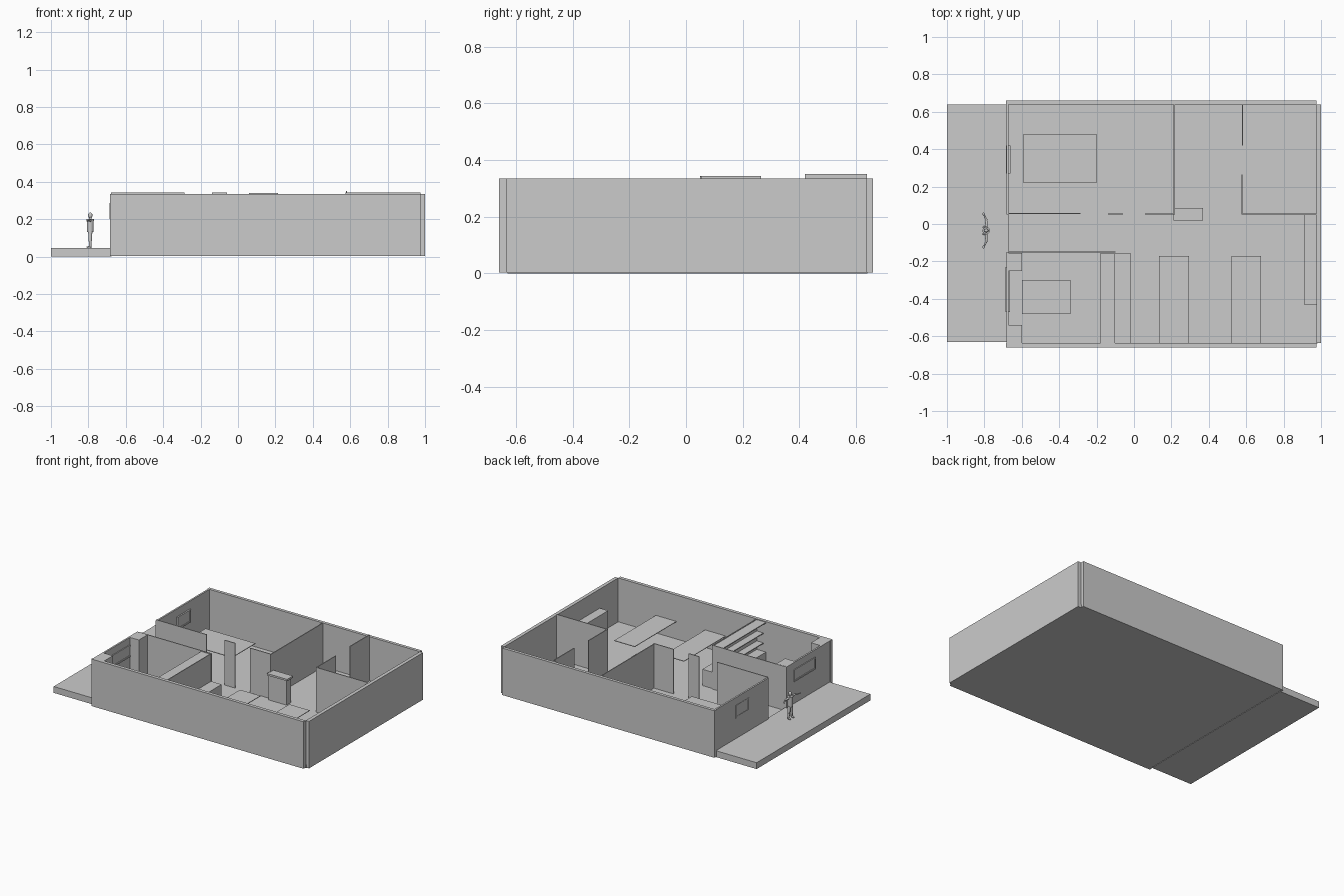
import bpy
from math import radians
from mathutils import Vector

if "Cube" in bpy.data.objects:
    bpy.data.objects.remove(bpy.data.objects["Cube"])


def box(name, x0, x1, y0, y1, z0, z1):
    bpy.ops.mesh.primitive_cube_add(size=1, location=((x0 + x1) / 2, (y0 + y1) / 2, (z0 + z1) / 2))
    ob = bpy.context.object
    ob.name = name
    ob.scale = (x1 - x0, y1 - y0, z1 - z0)
    bpy.ops.object.transform_apply(location=False, rotation=False, scale=True)
    return ob


def limb(name, a, b, r0, r1):
    a, b = Vector(a), Vector(b)
    d = b - a
    bpy.ops.mesh.primitive_cone_add(vertices=10, radius1=r0, radius2=r1, depth=d.length,
                                    location=(a + b) / 2, rotation=d.to_track_quat('Z', 'Y').to_euler())
    ob = bpy.context.object
    ob.name = name
    bpy.ops.object.shade_smooth_by_angle(angle=radians(40))


def ball(name, loc, scale):
    bpy.ops.mesh.primitive_uv_sphere_add(segments=12, ring_count=8, radius=1, location=loc)
    ob = bpy.context.object
    ob.name = name
    ob.scale = scale
    bpy.ops.object.shade_smooth()


T = 0.003      # half thickness of partitions
FL = 0.025     # floor level
TOP = 0.335    # wall top


def wall_x(name, x0, x1, y, top=TOP):
    box(name, x0, x1, y - T, y + T, FL, top)


def wall_y(name, x, y0, y1, top=TOP):
    box(name, x - T, x + T, y0, y1, FL, top)


# Slabs
box("house_floor", -0.68, 0.98, -0.64, 0.64, 0.003, FL)
box("porch_slab", -1.0, -0.677, -0.63, 0.64, 0.0, 0.045)

# Outer walls, corners left slightly open on the right
box("front_wall", -0.685, 0.975, -0.66, -0.636, 0.003, TOP)
box("back_wall", -0.685, 0.975, 0.638, 0.66, 0.003, TOP)
box("right_wall", 0.975, 1.0, -0.636, 0.638, 0.003, TOP)
box("left_wall_back", -0.682, -0.67, 0.052, 0.638, 0.003, TOP)
box("left_wall_front", -0.682, -0.67, -0.636, -0.15, 0.003, TOP)
box("entry_sill", -0.682, -0.67, -0.15, 0.052, 0.003, 0.045)

# Partitions
wall_x("hall_wall_left", -0.68, -0.285, 0.056, 0.342)
wall_x("hall_wall_middle", -0.14, -0.06, 0.054, 0.342)
wall_x("hall_wall_right", 0.06, 0.215, 0.053, 0.34)
wall_y("back_room_wall", 0.215, 0.05, 0.638)
wall_x("right_room_wall", 0.58, 0.975, 0.052, 0.342)
wall_y("right_room_side_front", 0.578, 0.05, 0.265, 0.343)
wall_y("right_room_side_back", 0.58, 0.42, 0.638, 0.35)
wall_x("front_bedroom_wall", -0.67, -0.10, -0.15)
wall_y("kitchen_wall", -0.105, -0.636, -0.15)


# Windows: pane with four frame bars
def window(name, x, y0, y1, z0, z1, depth):
    b = 0.01
    box(name + "_pane", x - depth * 0.6, x + depth * 0.6, y0, y1, z0, z1)
    box(name + "_sill", x - depth, x + depth, y0, y1, z0, z0 + b)
    box(name + "_head", x - depth, x + depth, y0, y1, z1 - b, z1)
    for i, y in enumerate((y0, y1 - b)):
        box(f"{name}_jamb_{i}", x - depth, x + depth, y, y + b, z0, z1)


window("back_bedroom_window", -0.672, 0.27, 0.42, 0.19, 0.28, 0.012)
window("front_bedroom_window", -0.676, -0.47, -0.23, 0.20, 0.285, 0.012)

# Front bedroom: tall cabinets and shelf unit along the kitchen wall
box("tall_cabinet_inner", -0.67, -0.60, -0.25, -0.154, FL, TOP)
box("tall_cabinet_outer", -0.67, -0.60, -0.636, -0.54, FL, TOP)
for i, (x0, z) in enumerate(((-0.18, 0.33), (-0.16, 0.25), (-0.16, 0.18))):
    box(f"wardrobe_shelf_{i}", x0, -0.106, -0.636, -0.154, z - 0.006, z)
box("wardrobe_base", -0.18, -0.106, -0.636, -0.154, FL, 0.12)

# Beds and tables as thin flat tops
for name, x0, x1, y0, y1, z in (
        ("front_bed_top", -0.60, -0.34, -0.48, -0.30, 0.12),
        ("back_bed_top", -0.59, -0.20, 0.22, 0.48, 0.14),
        ("table_top_left", 0.135, 0.295, -0.635, -0.17, 0.15),
        ("table_top_right", 0.52, 0.68, -0.635, -0.17, 0.15)):
    box(name, x0, x1, y0, y1, z - 0.004, z)

# Counters and hall cabinet
box("kitchen_counter", -0.104, -0.02, -0.636, -0.154, FL, 0.14)
box("side_counter", 0.91, 0.976, -0.43, 0.052, FL, 0.20)
box("hall_cabinet", 0.22, 0.36, 0.028, 0.08, FL, 0.20)
box("hall_cabinet_top", 0.212, 0.37, 0.02, 0.085, 0.20, 0.213)

# Standing figure with arms spread
px, py = -0.79, -0.035
for s, side in ((-1, "right"), (1, "left")):
    limb(side + "_shin", (px, py + s * 0.018, 0.05), (px, py + s * 0.016, 0.09), 0.006, 0.009)
    limb(side + "_thigh", (px, py + s * 0.016, 0.09), (px, py + s * 0.011, 0.135), 0.009, 0.012)
    ball(side + "_foot", (px - 0.006, py + s * 0.018, 0.05), (0.014, 0.006, 0.006))
    limb(side + "_upper_arm", (px, py + s * 0.022, 0.194), (px + 0.002, py + s * 0.055, 0.193), 0.008, 0.006)
    limb(side + "_forearm", (px + 0.002, py + s * 0.055, 0.193), (px - 0.012, py + s * 0.084, 0.192), 0.006, 0.004)
    ball(side + "_hand", (px - 0.015, py + s * 0.088, 0.192), (0.006, 0.008, 0.004))
limb("torso", (px, py, 0.13), (px, py, 0.2), 0.018, 0.02)
limb("neck", (px, py, 0.195), (px, py, 0.212), 0.007, 0.006)
ball("head", (px, py, 0.22), (0.012, 0.010, 0.015))
